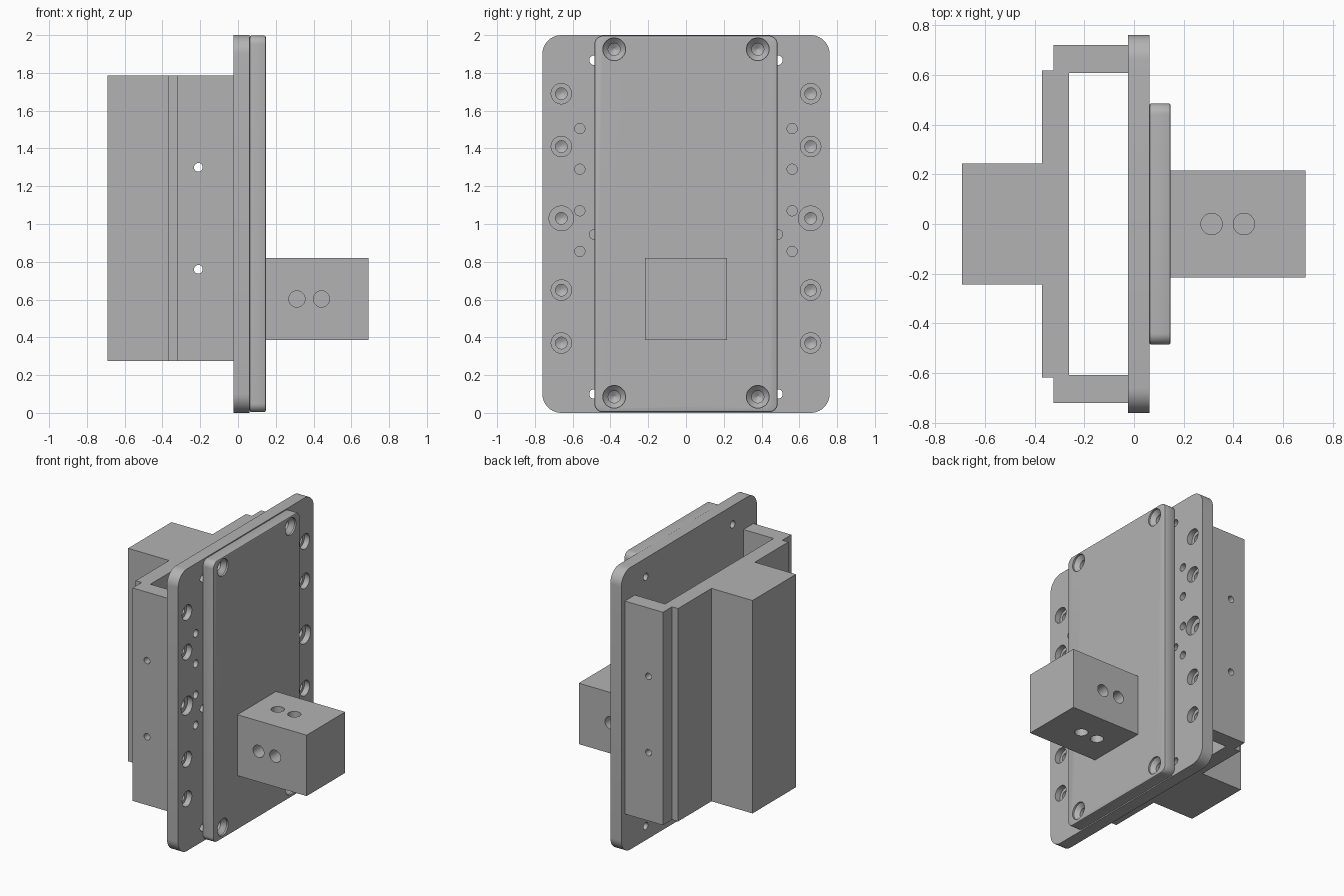
import bpy, bmesh, math
from mathutils import Vector

cube = bpy.data.objects.get("Cube")
if cube:
    bpy.data.objects.remove(cube, do_unlink=True)

grey = bpy.data.materials.new("machined grey")
grey.use_nodes = True
grey.diffuse_color = (0.45, 0.45, 0.45, 1)
grey.node_tree.nodes["Principled BSDF"].inputs["Base Color"].default_value = (0.45, 0.45, 0.45, 1)


def make_object(name, bm):
    bmesh.ops.recalc_face_normals(bm, faces=bm.faces[:])
    mesh = bpy.data.meshes.new(name)
    bm.to_mesh(mesh)
    bm.free()
    obj = bpy.data.objects.new(name, mesh)
    bpy.context.collection.objects.link(obj)
    mesh.materials.append(grey)
    return obj


def prism(name, outline, offset):
    """Extrude a closed outline along an offset."""
    bm = bmesh.new()
    face = bm.faces.new([bm.verts.new(p) for p in outline])
    top = bmesh.ops.extrude_face_region(bm, geom=[face])["geom"]
    bmesh.ops.translate(bm, vec=offset, verts=[v for v in top if isinstance(v, bmesh.types.BMVert)])
    return make_object(name, bm)


def rounded_slab(name, x0, x1, half_y, z0, z1, radius, steps=10):
    """Upright slab with rounded corners, facing along x."""
    outline = []
    for k, (sy, sz) in enumerate([(1, 1), (-1, 1), (-1, -1), (1, -1)]):
        cy = sy * (half_y - radius)
        cz = z1 - radius if sz > 0 else z0 + radius
        for i in range(steps + 1):
            a = (k + i / steps) * math.pi / 2
            outline.append((x0, cy + radius * math.cos(a), cz + radius * math.sin(a)))
    return prism(name, outline, (x1 - x0, 0, 0))


def add_drill(bm, point, direction, profile, sides=32):
    """Turned cutter: profile holds (radius, depth) pairs from the mouth inward."""
    d = Vector(direction).normalized()
    u = d.orthogonal().normalized()
    w = d.cross(u)
    rings = []
    for r, depth in profile:
        c = Vector(point) + d * depth
        rings.append([bm.verts.new(c + r * (math.cos(a) * u + math.sin(a) * w))
                      for a in (2 * math.pi * i / sides for i in range(sides))])
    for r0, r1 in zip(rings, rings[1:]):
        for i in range(sides):
            j = (i + 1) % sides
            bm.faces.new((r0[i], r0[j], r1[j], r1[i]))
    bm.faces.new(rings[0])
    bm.faces.new(rings[-1])


def finish(obj, drills=None):
    """Cut the holes, then shade smooth with sharp edges kept."""
    bpy.ops.object.select_all(action="DESELECT")
    bpy.context.view_layer.objects.active = obj
    obj.select_set(True)
    if drills:
        cutter = make_object(obj.name + "_cutter", drills)
        cutter.hide_render = True
        mod = obj.modifiers.new("holes", "BOOLEAN")
        mod.operation = "DIFFERENCE"
        mod.solver = "EXACT"
        mod.object = cutter
        bpy.ops.object.modifier_apply(modifier=mod.name)
        bpy.data.objects.remove(cutter, do_unlink=True)
    bpy.ops.object.shade_smooth_by_angle(angle=math.radians(30))


BACK, FACE, PAD = -0.025, 0.062, 0.147
INWARD = (-1, 0, 0)

# Base plate with counterbored, plain and locating holes
plate = rounded_slab("base_plate", BACK, FACE, 0.76, 0, 2, 0.1)
drills = bmesh.new()
for s in (-1, 1):
    for z, r in ((1.69, 0.054), (1.41, 0.054), (1.03, 0.065), (0.65, 0.054), (0.37, 0.054)):
        add_drill(drills, (FACE, s * 0.66, z), INWARD,
                  [(r, -0.02), (r, 0.04), (0.031, 0.04), (0.031, 0.065), (0.004, 0.08)])
    for z in (1.505, 1.29, 1.07, 0.855):
        add_drill(drills, (FACE, s * 0.562, z), INWARD, [(0.027, -0.02), (0.027, 0.12)])
    for z in (1.867, 0.945, 0.1):
        add_drill(drills, (FACE, s * 0.487, z), INWARD, [(0.025, -0.02), (0.025, 0.12)])
finish(plate, drills)

# Raised pad with softened front edge and countersunk corner screw holes
pad = rounded_slab("raised_pad", FACE, PAD, 0.485, 0.004, 1.997, 0.045)
bevel = pad.modifiers.new("soft edge", "BEVEL")
bevel.width = 0.008
bevel.segments = 2
bevel.limit_method = "ANGLE"
bpy.context.view_layer.objects.active = pad
bpy.ops.object.modifier_apply(modifier=bevel.name)
drills = bmesh.new()
for y in (-0.38, 0.38):
    for z in (0.085, 1.925):
        add_drill(drills, (PAD, y, z), INWARD,
                  [(0.06, -0.02), (0.06, 0.012), (0.032, 0.04), (0.032, 0.06), (0.004, 0.078)])
finish(pad, drills)

# Channel bracket with a rear rail, one mirrored cross-section
half = [(BACK, 0.608), (BACK, 0.72), (-0.323, 0.72), (-0.323, 0.618),
        (-0.37, 0.618), (-0.37, 0.243), (-0.692, 0.243)]
half.insert(0, (-0.262, 0.608))
section = half + [(x, -y) for x, y in reversed(half)]
bracket = prism("channel_bracket", [(x, y, 0.275) for x, y in section], (0, 0, 1.51))
drills = bmesh.new()
for z in (0.76, 1.3):
    add_drill(drills, (-0.21, -0.8, z), (0, 1, 0), [(0.023, 0), (0.023, 1.6)])
finish(bracket, drills)

# Projecting block with a pair of blind holes on each of its four sides
HALF, MID = 0.216, 0.603
block = prism("projecting_block",
              [(PAD, sy * HALF, MID + sz * HALF) for sy, sz in ((1, 1), (-1, 1), (-1, -1), (1, -1))],
              (0.69 - PAD, 0, 0))
drills = bmesh.new()
for x in (0.312, 0.442):
    for d in ((0, 1, 0), (0, -1, 0), (0, 0, 1), (0, 0, -1)):
        mouth = Vector((x, 0, MID)) - HALF * Vector(d)
        add_drill(drills, mouth, d, [(0.043, -0.02), (0.043, 0.12)])
finish(block, drills)
